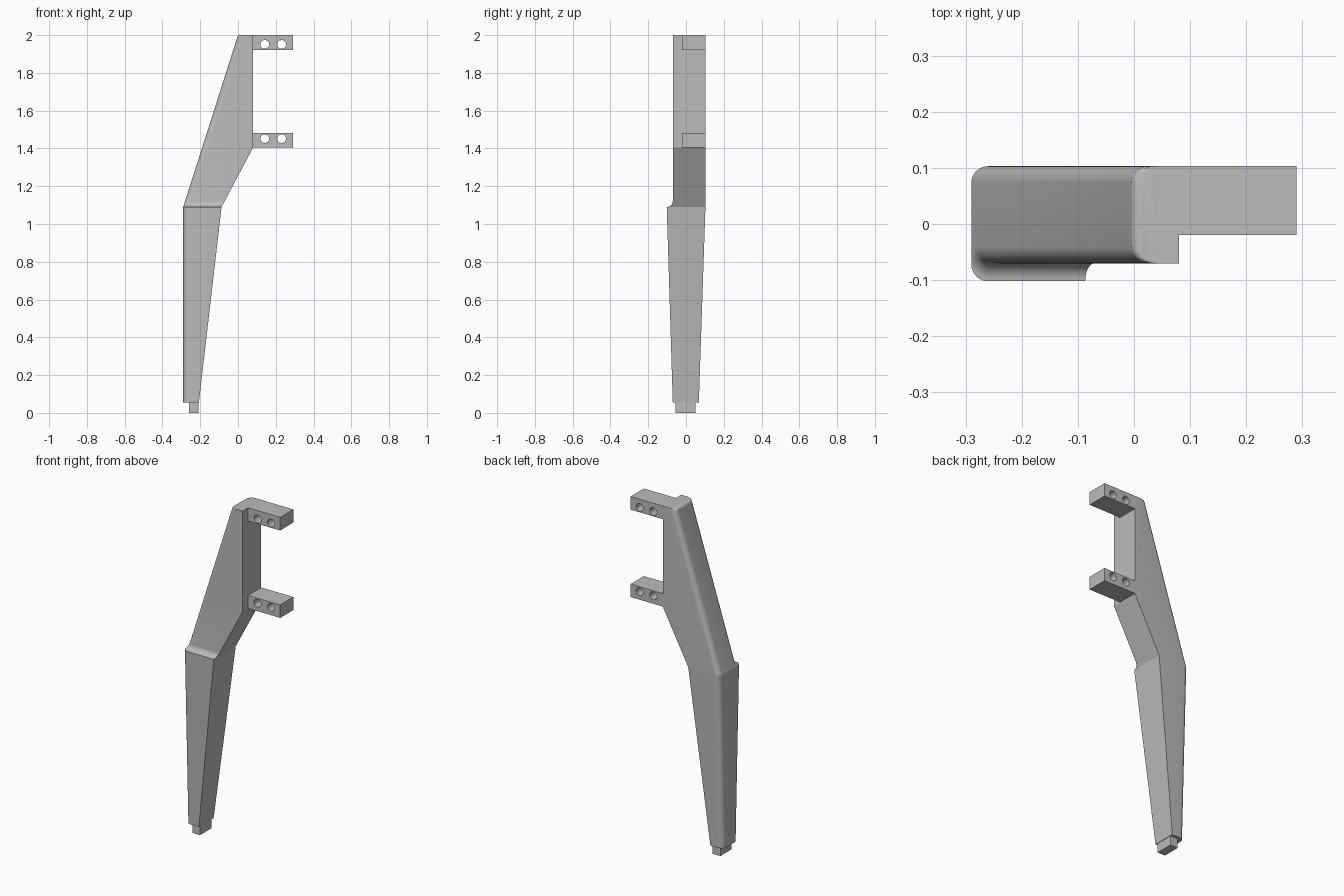
import bpy, bmesh, math
from mathutils import Matrix

cube = bpy.data.objects.get("Cube")
if cube:
    bpy.data.objects.remove(cube, do_unlink=True)

grey = bpy.data.materials.new("plain grey")
grey.use_nodes = True
color = (0.5, 0.5, 0.5, 1)
grey.diffuse_color = color
grey.node_tree.nodes["Principled BSDF"].inputs["Base Color"].default_value = color


def make_object(name, bm):
    bmesh.ops.recalc_face_normals(bm, faces=bm.faces)
    mesh = bpy.data.meshes.new(name)
    bm.to_mesh(mesh)
    bm.free()
    mesh.materials.append(grey)
    obj = bpy.data.objects.new(name, mesh)
    bpy.context.collection.objects.link(obj)
    return obj


def block(name, x0, x1, y0, y1, z0, z1):
    bm = bmesh.new()
    centre = Matrix.Translation(((x0 + x1) / 2, (y0 + y1) / 2, (z0 + z1) / 2))
    size = Matrix.Diagonal((x1 - x0, y1 - y0, z1 - z0, 1))
    bmesh.ops.create_cube(bm, size=1, matrix=centre @ size)
    return make_object(name, bm)


def section(bm, z, x0, x1, y0, y1, r=0.03, steps=8):
    """Cross-section with square inner corners and rounded outer ones."""
    pts = [(x1, y0), (x1, y1)]
    for cy, start in ((y1 - r, 90), (y0 + r, 180)):
        for i in range(steps + 1):
            a = math.radians(start + 90 * i / steps)
            pts.append((x0 + r + r * math.cos(a), cy + r * math.sin(a)))
    return [bm.verts.new((x, y, z)) for x, y in pts]


def loft(name, sections):
    bm = bmesh.new()
    rings = [section(bm, *s) for s in sections]
    for a, b in zip(rings, rings[1:]):
        for i in range(len(a)):
            j = (i + 1) % len(a)
            bm.faces.new((a[i], a[j], b[j], b[i]))
    bm.faces.new(rings[0])
    bm.faces.new(rings[-1])
    obj = make_object(name, bm)
    bpy.ops.object.select_all(action="DESELECT")
    obj.select_set(True)
    bpy.context.view_layer.objects.active = obj
    bpy.ops.object.shade_smooth_by_angle(angle=math.radians(24))
    return obj


# Leg outline: knee, arm root and top
KNEE, ROOT, TOP = 1.09, 1.405, 2.0
FRONT, BACK, INNER = -0.07, 0.103, 0.08


def outer(z):
    return -0.29 + 0.29 * (z - KNEE) / (TOP - KNEE)


def inner(z):
    return min(INNER, -0.087 + (INNER + 0.087) * (z - KNEE) / (ROOT - KNEE))


# Tapering lower leg
loft("lower_leg", [(0.055, -0.29, -0.207, -0.07, 0.068),
                   (KNEE, -0.29, -0.087, -0.102, BACK)])

# Upper leg: concave step above the knee, slanted body, rounded top corner
fillet = 0.032
upper = []
for i in range(9):
    a = math.radians(90 * i / 8)
    z = KNEE + fillet * (1 - math.cos(a))
    upper.append((z, outer(z), inner(z), FRONT - fillet * (1 - math.sin(a)), BACK))
upper.append((ROOT, outer(ROOT), INNER, FRONT, BACK))
round_z = TOP - 0.016
upper.append((round_z, outer(round_z), INNER, FRONT, BACK))
for i in range(1, 6):
    a = math.radians(90 * i / 5)
    upper.append((round_z + 0.016 * math.sin(a),
                  outer(round_z) + 0.016 * (1 - math.cos(a)), INNER, FRONT, BACK))
loft("upper_leg", upper)

# Foot peg
block("foot_peg", -0.26, -0.21, -0.055, 0.05, 0, 0.06)


# Mounting arms, each drilled front to back with two holes
def mounting_arm(name, z0, z1, hole_z):
    arm = block(name, INNER, 0.29, -0.02, BACK, z0, z1)
    for x in (0.142, 0.231):
        bm = bmesh.new()
        place = Matrix.Translation((x, 0.04, hole_z)) @ Matrix.Rotation(math.pi / 2, 4, "X")
        bmesh.ops.create_cone(bm, cap_ends=True, segments=32, radius1=0.023,
                              radius2=0.023, depth=0.3, matrix=place)
        drill = make_object("drill", bm)
        drill.hide_render = True
        cut = arm.modifiers.new("hole", "BOOLEAN")
        cut.operation = "DIFFERENCE"
        cut.solver = "EXACT"
        cut.object = drill
        bpy.context.view_layer.objects.active = arm
        bpy.ops.object.modifier_apply(modifier=cut.name)
        bpy.data.objects.remove(drill, do_unlink=True)
    bpy.context.view_layer.objects.active = arm
    bpy.ops.object.select_all(action="DESELECT")
    arm.select_set(True)
    bpy.ops.object.shade_smooth_by_angle(angle=math.radians(30))


mounting_arm("upper_mounting_arm", 1.922, TOP, 1.951)
mounting_arm("lower_mounting_arm", ROOT, 1.482, 1.452)
